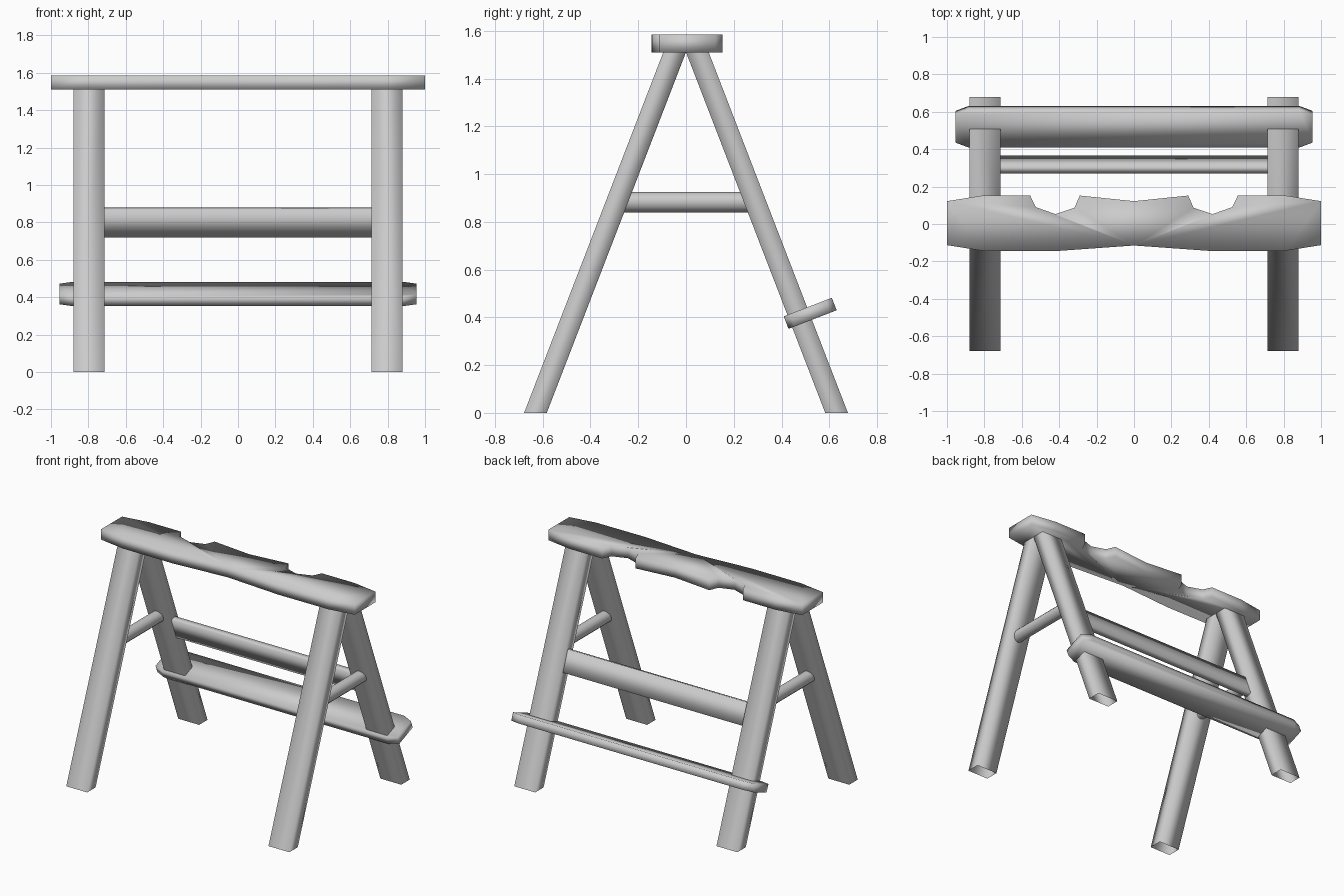
import bpy
import bmesh
from math import sin, cos, tau, atan
from mathutils import Vector

cube = bpy.data.objects.get("Cube")
if cube:
    bpy.data.objects.remove(cube, do_unlink=True)

GREY = (0.6, 0.6, 0.6, 1)
mat = bpy.data.materials.new("light grey")
mat.use_nodes = True
mat.diffuse_color = GREY
mat.node_tree.nodes["Principled BSDF"].inputs["Base Color"].default_value = GREY

SLOPE = 0.386            # sideways run of a leg per unit of height
FOOT_IN, FOOT_OUT = 0.583, 0.675
LEG_IN, LEG_OUT = 0.715, 0.88
LEG_TOP = 1.51
TILT = atan(SLOPE)


def loft(name, ring_a, ring_b, caps=True):
    """Join two matching rings of points with side faces and optional caps."""
    bm = bmesh.new()
    a = [bm.verts.new(p) for p in ring_a]
    b = [bm.verts.new(p) for p in ring_b]
    n = len(a)
    for i in range(n):
        j = (i + 1) % n
        bm.faces.new((a[i], a[j], b[j], b[i]))
    if caps:
        bm.faces.new(a[::-1])
        bm.faces.new(b)
    bmesh.ops.recalc_face_normals(bm, faces=bm.faces)
    for f in bm.faces:
        f.smooth = True
    mesh = bpy.data.meshes.new(name)
    bm.to_mesh(mesh)
    bm.free()
    mesh.materials.append(mat)
    obj = bpy.data.objects.new(name, mesh)
    bpy.context.collection.objects.link(obj)
    return obj


def leg_ring(sx, sy, z):
    y_in, y_out = FOOT_IN - SLOPE * z, FOOT_OUT + 0.003 - SLOPE * z
    return [(sx * x, sy * y, z) for x, y in
            ((LEG_IN, y_in), (LEG_OUT, y_in), (LEG_OUT, y_out), (LEG_IN, y_out))]


# Splayed hollow legs and the round rods that tie each pair
for sx, side in ((1, "left"), (-1, "right")):
    for sy, end in ((-1, "front"), (1, "back")):
        loft(f"{end}_{side}_leg", leg_ring(sx, sy, 0), leg_ring(sx, sy, LEG_TOP), caps=False)
    circle = [(sx * 0.8 + 0.043 * cos(tau * i / 12), 0.882 + 0.043 * sin(tau * i / 12))
              for i in range(12)]
    rod = [[(x, s * (FOOT_IN + 0.005 - SLOPE * z), z) for x, z in circle] for s in (-1, 1)]
    loft(f"{side}_side_rod", *rod, caps=False)

# Rail between the back legs, lying in their slope
along = Vector((0, -sin(TILT), cos(TILT)))
across = Vector((0, cos(TILT), sin(TILT)))
centre = Vector((0, 0.318, 0.8))
profile = [centre + along * u * 0.078 + across * v * 0.021
           for u, v in ((-1, -1), (1, -1), (1, 1), (-1, 1))]
loft("back_rail", *[[p + Vector((s * LEG_IN, 0, 0)) for p in profile] for s in (-1, 1)],
     caps=False)

# Foot board with clipped corners, square to the back legs
centre = Vector((0, 0.52, 0.417))
outline = [(-0.955, -0.08), (-0.885, -0.108), (0.885, -0.108), (0.955, -0.08),
           (0.955, 0.08), (0.885, 0.108), (-0.885, 0.108), (-0.955, 0.08)]
loft("foot_board", *[[centre + Vector((x, 0, 0)) + across * v + along * h for x, v in outline]
                     for h in (-0.028, 0.028)])

# Top board with a waisted outline and two notches in its back edge
front_half = [(0, -0.115), (0.42, -0.145), (0.81, -0.143), (1, -0.113)]
back_half = [(1, 0.122), (0.81, 0.152), (0.555, 0.152), (0.525, 0.09), (0.42, 0.053),
             (0.318, 0.087), (0.29, 0.152), (0, 0.122)]
half = front_half + back_half
outline = half + [(-x, y) for x, y in half[-2:0:-1]]
loft("top_board", *[[(x, y, z) for x, y in outline] for z in (LEG_TOP, 1.585)])
